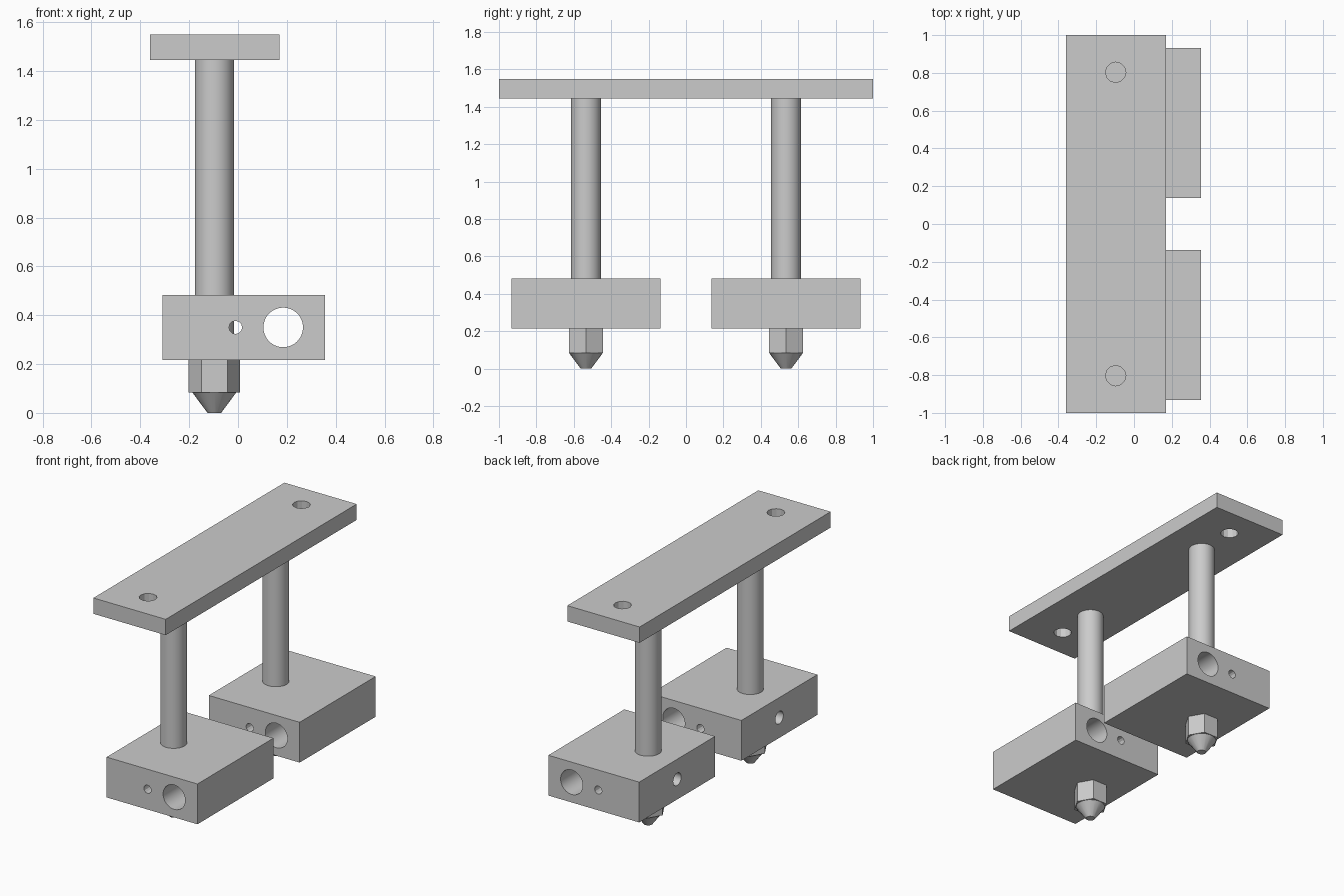
import bpy
from math import radians

if "Cube" in bpy.data.objects:
    bpy.data.objects.remove(bpy.data.objects["Cube"], do_unlink=True)

GREY = (0.6, 0.6, 0.6, 1)
metal = bpy.data.materials.new("grey_metal")
metal.use_nodes = True
metal.diffuse_color = GREY
metal.node_tree.nodes["Principled BSDF"].inputs["Base Color"].default_value = GREY

AXIS_TURN = {"x": (0, radians(90), 0), "y": (radians(90), 0, 0), "z": (0, 0, 0)}
ROD_X = -0.097
BLOCK_Y = 0.535
HOLE_Z = 0.35


def finish(name):
    ob = bpy.context.object
    ob.name = name
    ob.data.materials.append(metal)
    return ob


def box(name, low, high):
    mid = [(a + b) / 2 for a, b in zip(low, high)]
    bpy.ops.mesh.primitive_cube_add(size=1, location=mid)
    ob = finish(name)
    ob.scale = [b - a for a, b in zip(low, high)]
    bpy.ops.object.transform_apply(location=False, rotation=False, scale=True)
    return ob


def tapered(name, y, bottom, top, r_bottom, r_top, sides):
    bpy.ops.mesh.primitive_cone_add(
        vertices=sides, radius1=r_bottom, radius2=r_top, depth=top - bottom,
        location=(ROD_X, y, (bottom + top) / 2))
    return finish(name)


def smooth(ob):
    bpy.ops.object.select_all(action="DESELECT")
    ob.select_set(True)
    bpy.context.view_layer.objects.active = ob
    bpy.ops.object.shade_smooth_by_angle(angle=radians(25))


def drill(ob, axis, centre, radius, depth, sides):
    bpy.ops.mesh.primitive_cylinder_add(
        vertices=sides, radius=radius, depth=depth,
        location=centre, rotation=AXIS_TURN[axis])
    cutter = finish("drill_cutter")
    cutter.hide_render = True
    mod = ob.modifiers.new("hole", "BOOLEAN")
    mod.operation = "DIFFERENCE"
    mod.solver = "EXACT"
    mod.object = cutter
    bpy.context.view_layer.objects.active = ob
    bpy.ops.object.modifier_apply(modifier=mod.name)
    bpy.data.objects.remove(cutter, do_unlink=True)


# Mounting plate with a screw hole near each end
plate = box("mounting_plate", (-0.36, -1, 1.445), (0.17, 1, 1.55))
for side in (-1, 1):
    drill(plate, "z", (ROD_X, side * 0.803, 1.5), 0.054, 0.4, 12)
smooth(plate)

for label, side in (("front", -1), ("back", 1)):
    y = side * BLOCK_Y

    # Heater block: heater bore, sensor bore and blind set-screw hole
    block = box(label + "_heater_block",
                (-0.31, y - 0.398, 0.216), (0.356, y + 0.398, 0.483))
    drill(block, "y", (0.185, y, HOLE_Z), 0.081, 1, 48)
    drill(block, "y", (-0.01, y, HOLE_Z), 0.027, 1, 12)
    drill(block, "x", (-0.25, y, HOLE_Z), 0.042, 0.24, 16)
    smooth(block)

    # Rod running from inside the block up to the plate
    smooth(tapered(label + "_rod", y, 0.24, 1.46, 0.08, 0.08, 48))

    # Nozzle: hexagonal body with a conical tip
    hexagon = tapered(label + "_nozzle_hex", y, 0.083, 0.225, 0.106, 0.106, 6)
    hexagon.rotation_euler.z = radians(90)
    smooth(tapered(label + "_nozzle_tip", y, 0, 0.085, 0.028, 0.091, 16))
